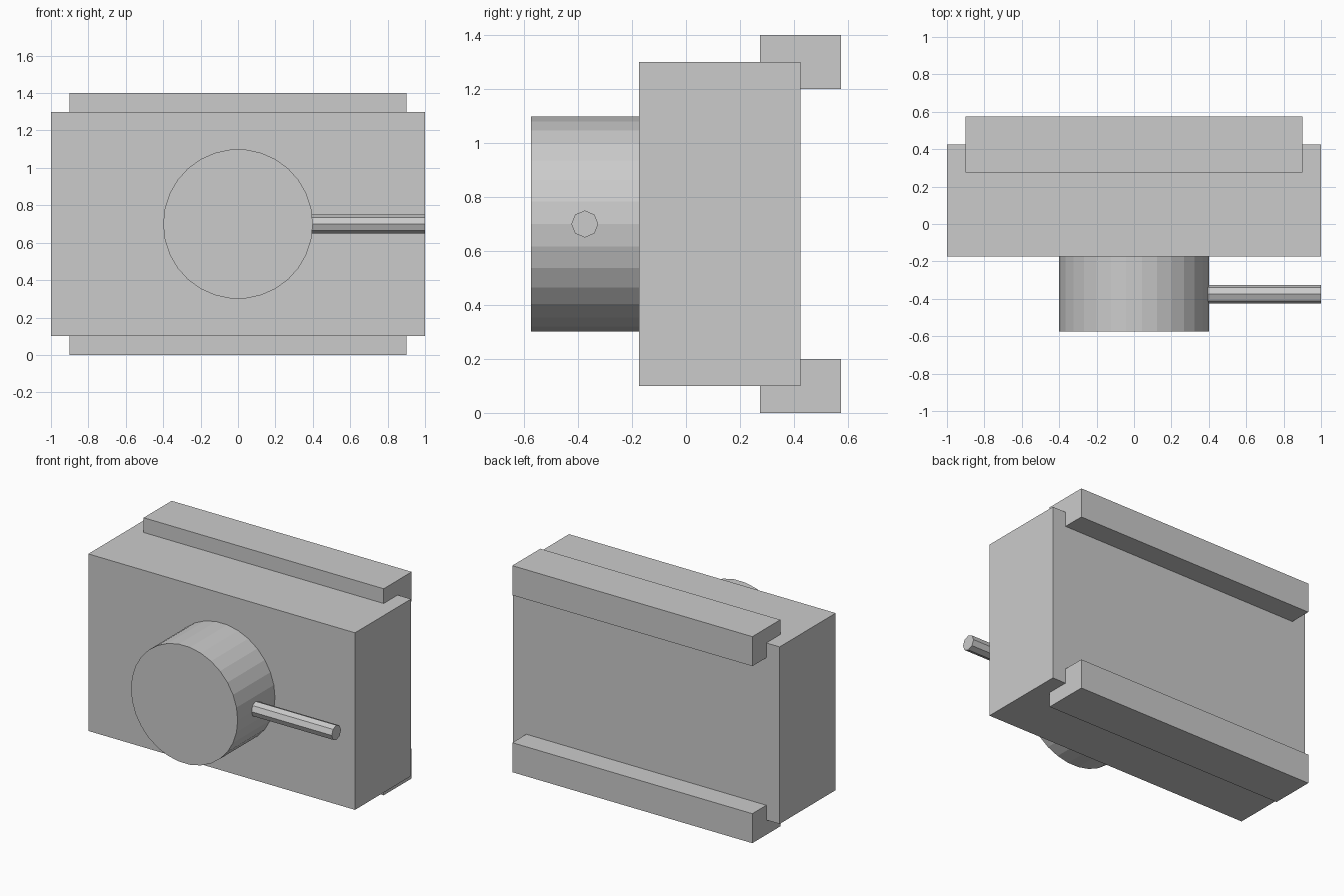
import bpy
from math import pi

if "Cube" in bpy.data.objects:
    bpy.data.objects.remove(bpy.data.objects["Cube"])


def box(name, x, y, z):
    """Box from (min, max) ranges on each axis."""
    ranges = (x, y, z)
    bpy.ops.mesh.primitive_cube_add(size=1, location=[(a + b) / 2 for a, b in ranges])
    obj = bpy.context.object
    obj.name = name
    obj.scale = [b - a for a, b in ranges]
    bpy.ops.object.transform_apply(location=False, rotation=False, scale=True)
    return obj


def cylinder(name, sides, radius, length, centre, rotation):
    bpy.ops.mesh.primitive_cylinder_add(
        vertices=sides, radius=radius, depth=length, location=centre, rotation=rotation)
    obj = bpy.context.object
    obj.name = name
    bpy.ops.object.transform_apply(location=False, rotation=True, scale=False)
    return obj


MID_Z = 0.7

# Main housing
box("housing", (-1, 1), (-0.175, 0.425), (0.1, 1.3))

# Mounting rails along the bottom and top of the back
for name, z in (("bottom_rail", 0.0), ("top_rail", 1.2)):
    box(name, (-0.9, 0.9), (0.275, 0.575), (z, z + 0.2))

# Round drum on the front, with corners on the left and right
cylinder("front_drum", 30, 0.4, 0.4, (0, -0.375, MID_Z), (pi / 2, pi / 2, 0))

# Thin octagonal shaft sticking out of the drum's right side
start, end = 0.38, 1.0
cylinder("side_shaft", 8, 0.05, end - start,
         ((start + end) / 2, -0.375, MID_Z), (0, pi / 2, 0))
